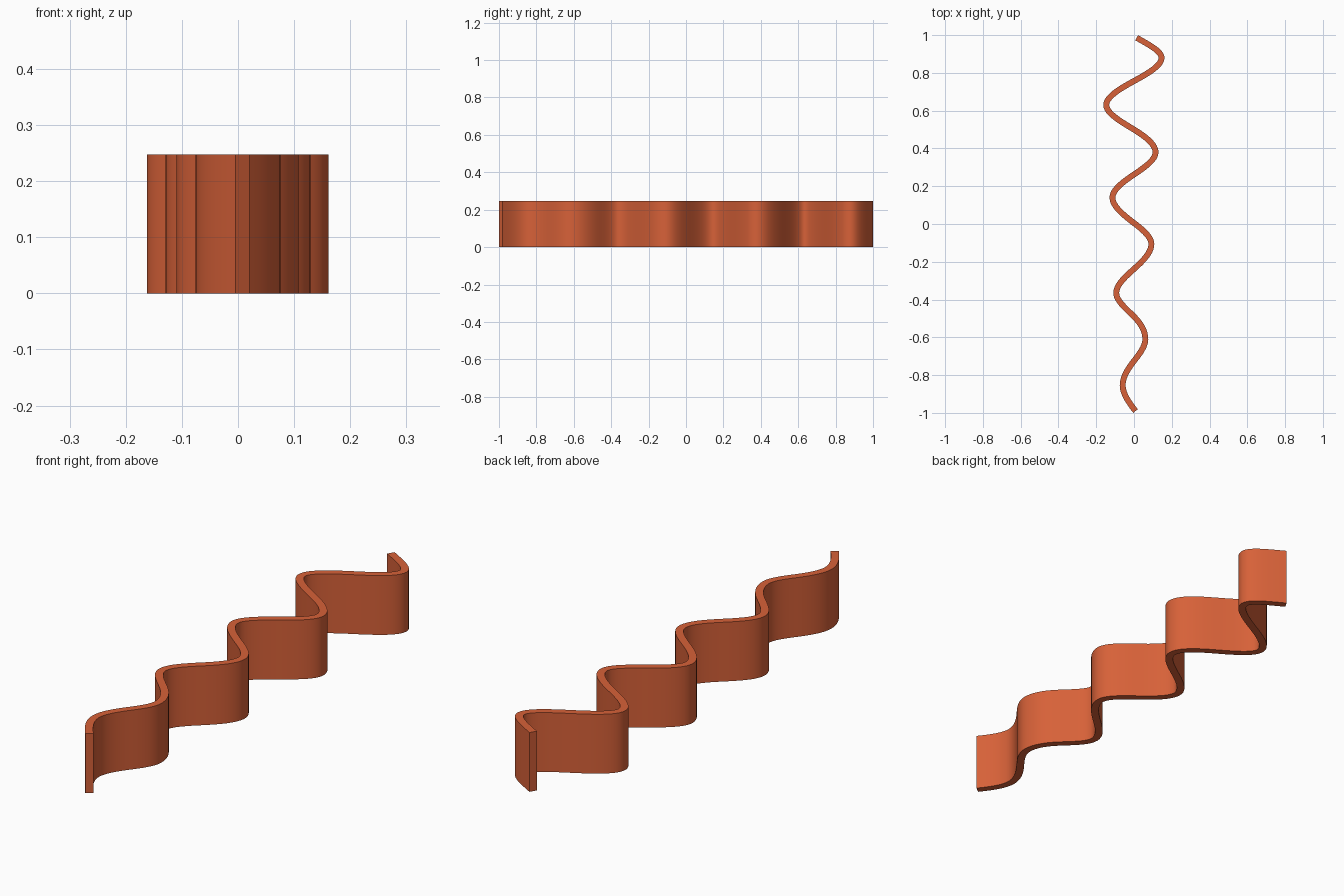
import bpy, bmesh
from math import pi
from mathutils import Vector

if "Cube" in bpy.data.objects:
    bpy.data.objects.remove(bpy.data.objects["Cube"])

THICK, HEIGHT, STEPS = 0.031, 0.247, 12

# Centre line knots (y, x): alternating ends / crossings and bend peaks
peaks = [(-0.853, -0.060), (-0.61, 0.060), (-0.365, -0.094), (-0.106, 0.092),
         (0.14, -0.114), (0.38, 0.114), (0.63, -0.147), (0.88, 0.146)]
crossings = [-0.725, -0.49, -0.238, 0.005, 0.262, 0.50, 0.757]

knots = [(-0.99, 0.008, -0.78)]
for i, (y, x) in enumerate(peaks):
    knots.append((y, x, 0.0))
    if i < len(crossings):
        nx = peaks[i + 1][1]
        ny = peaks[i + 1][0]
        knots.append((crossings[i], 0.0, pi / 2 * (nx - x) / (ny - y)))
knots.append((0.986, 0.014, -1.75))


def hermite(a, b, t):
    h = b[0] - a[0]
    x = ((2*t**3 - 3*t**2 + 1) * a[1] + (t**3 - 2*t**2 + t) * h * a[2]
         + (3*t**2 - 2*t**3) * b[1] + (t**3 - t**2) * h * b[2])
    dx = ((6*t*t - 6*t) * (a[1] - b[1]) / h + (3*t*t - 4*t + 1) * a[2]
          + (3*t*t - 2*t) * b[2])
    normal = Vector((1, -dx)).normalized()
    return Vector((x, a[0] + t * h)), normal


samples = []
for a, b in zip(knots, knots[1:]):
    samples += [hermite(a, b, k / STEPS) for k in range(STEPS)]
samples.append(hermite(knots[-2], knots[-1], 1.0))

# Wavy wall: rectangular section swept along the centre line
bm = bmesh.new()
rings = []
for p, n in samples:
    l, r = p - n * THICK / 2, p + n * THICK / 2
    rings.append([bm.verts.new((q.x, q.y, z)) for q, z in
                  ((l, 0), (r, 0), (r, HEIGHT), (l, HEIGHT))])
for a, b in zip(rings, rings[1:]):
    for i in range(4):
        j = (i + 1) % 4
        bm.faces.new((a[i], a[j], b[j], b[i]))
bm.faces.new(rings[0])
bm.faces.new(rings[-1])
bmesh.ops.recalc_face_normals(bm, faces=bm.faces)
mesh = bpy.data.meshes.new("wavy_wall")
bm.to_mesh(mesh)
bm.free()
wall = bpy.data.objects.new("wavy_wall", mesh)
bpy.context.collection.objects.link(wall)

# Terracotta colour
mat = bpy.data.materials.new("terracotta")
mat.diffuse_color = (0.68, 0.12, 0.04, 1)
mat.use_nodes = True
mat.node_tree.nodes["Principled BSDF"].inputs["Base Color"].default_value = mat.diffuse_color
mesh.materials.append(mat)

bpy.context.view_layer.objects.active = wall
wall.select_set(True)
bpy.ops.object.shade_smooth_by_angle()
